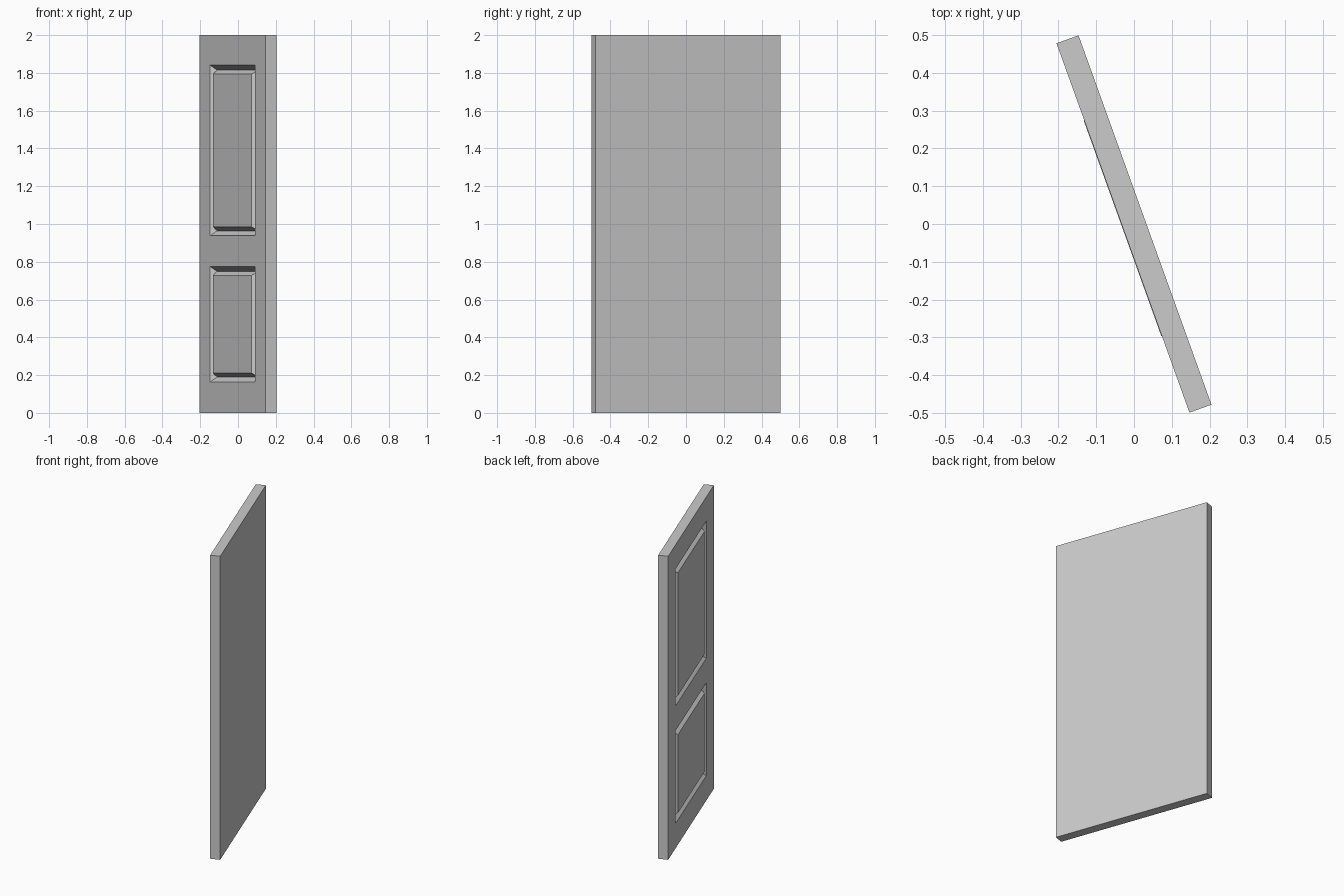
import bpy, bmesh, math
from mathutils import Matrix, Vector

if "Cube" in bpy.data.objects:
    bpy.data.objects.remove(bpy.data.objects["Cube"])

WIDTH, THICK, HEIGHT = 1.039, 0.062, 2.0
PANEL_HALF = 0.35                       # half width of both panels
PANEL_Z = [(0.164, 0.775), (0.938, 1.841)]
SWING = math.radians(-70.2)             # door is standing ajar

# door slab, front on local -y
bm = bmesh.new()
bmesh.ops.create_cube(bm, size=1, matrix=Matrix.Translation((0, 0, HEIGHT / 2))
                      @ Matrix.Diagonal((WIDTH, THICK, HEIGHT, 1)))


def cut(co, no):
    geom = bm.verts[:] + bm.edges[:] + bm.faces[:]
    bmesh.ops.bisect_plane(bm, geom=geom, plane_co=co, plane_no=no)


# panel outlines
for x in (-PANEL_HALF, PANEL_HALF):
    cut(Vector((x, 0, 0)), Vector((1, 0, 0)))
for span in PANEL_Z:
    for z in span:
        cut(Vector((0, 0, z)), Vector((0, 0, 1)))


def is_panel(f):
    c = f.calc_center_median()
    return (f.normal.y < -0.9 and abs(c.x) < PANEL_HALF
            and any(a < c.z < b for a, b in PANEL_Z))


# V-groove around each panel, panel field rising just proud of the face
bm.normal_update()
panels = [f for f in bm.faces if is_panel(f)]
for width, depth in ((0.026, -0.03), (0.021, 0.0315)):
    bmesh.ops.inset_individual(bm, faces=panels, thickness=width, depth=depth,
                               use_even_offset=True)
    bm.normal_update()

bm.transform(Matrix.Rotation(SWING, 4, 'Z'))
mesh = bpy.data.meshes.new("door_leaf")
bm.to_mesh(mesh)
bm.free()
door = bpy.data.objects.new("door_leaf", mesh)
bpy.context.collection.objects.link(door)
